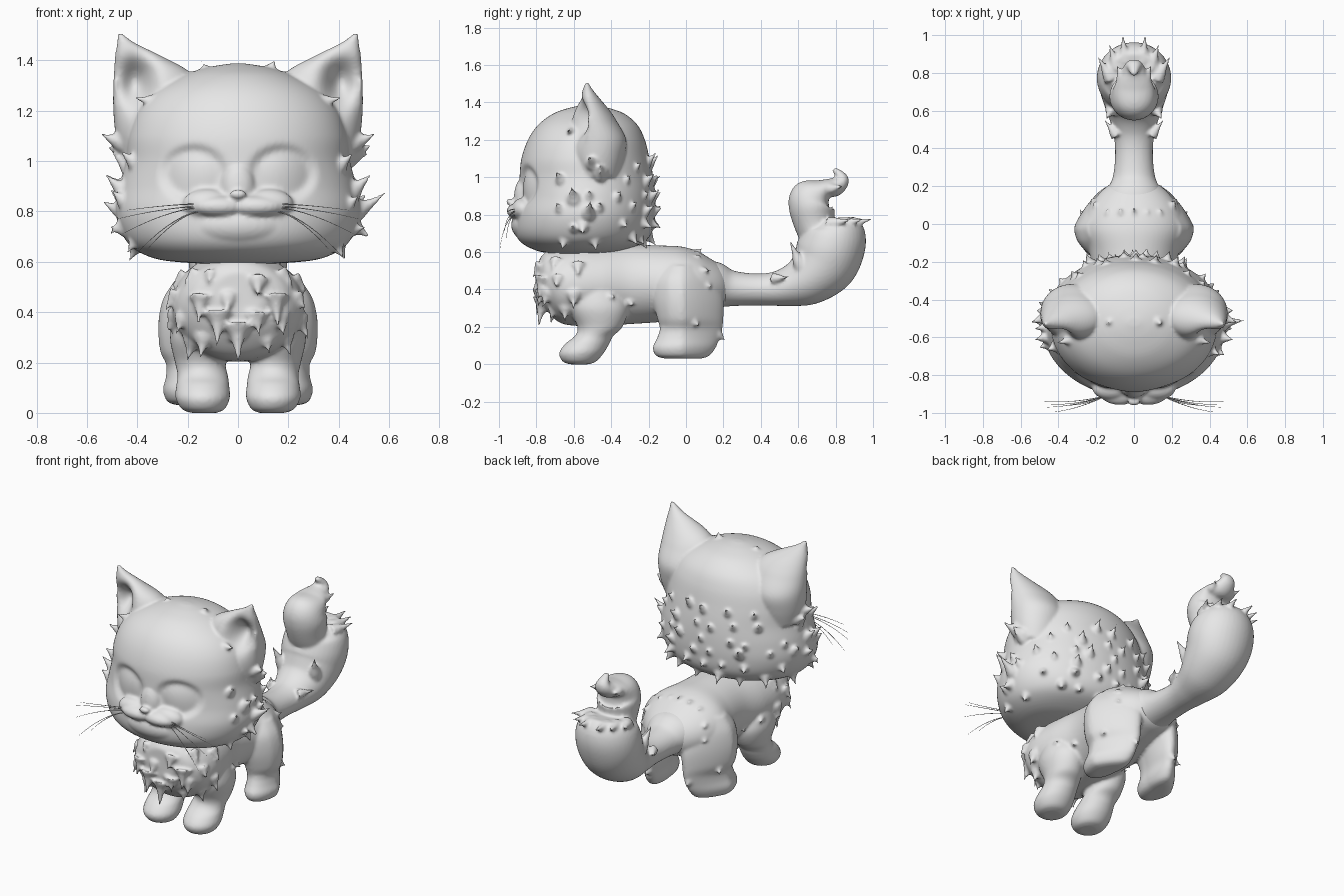
import bpy, bmesh, math, random
from mathutils import Vector, Matrix
from mathutils.bvhtree import BVHTree

if "Cube" in bpy.data.objects:
    bpy.data.objects.remove(bpy.data.objects["Cube"])

random.seed(4)
grey = bpy.data.materials.new("plain grey")
grey.diffuse_color = (0.8, 0.8, 0.8, 1)
grey.use_nodes = True
grey.node_tree.nodes["Principled BSDF"].inputs["Base Color"].default_value = grey.diffuse_color


def resample(rows, n):
    """Smooth curve through the rows of numbers."""
    m, out = len(rows) - 1, []
    for i in range(n + 1):
        t = i / n * m
        k = min(int(t), m - 1)
        f = t - k
        a, b, c, d = [rows[max(0, min(m, k + j))] for j in (-1, 0, 1, 2)]
        out.append([q + 0.5 * f * (r - p + f * (2 * p - 5 * q + 4 * r - s + f * (3 * (q - r) + s - p)))
                    for p, q, r, s in zip(a, b, c, d)])
    return out


def loft(bm, rings):
    loops = [[bm.verts.new(p) for p in ring] for ring in rings]
    n = len(loops[0])
    for a, b in zip(loops, loops[1:]):
        for i in range(n):
            bm.faces.new((a[i], a[(i + 1) % n], b[(i + 1) % n], b[i]))
    bm.faces.new(loops[0][::-1])
    bm.faces.new(loops[-1])


def stack(bm, rows, n=40, seg=48, shape=lambda p: p):
    """Rows: height, centre x, radius x, front y, back y."""
    rings = []
    for h, cx, rx, lo, hi in resample(rows, n):
        rings.append([shape(Vector((cx + rx * math.cos(a), (lo + hi) / 2 + (hi - lo) / 2 * math.sin(a), h)))
                      for a in (math.tau * i / seg for i in range(seg))])
    loft(bm, rings)


def tube(bm, rows, n=40, seg=40):
    """Rows: y, z, radius sideways, radius along the bend."""
    rows = resample(rows, n)
    rings = []
    for i, (y, z, rx, rn) in enumerate(rows):
        p, q = rows[max(0, i - 1)], rows[min(n, i + 1)]
        t = Vector((0, q[0] - p[0], q[1] - p[1])).normalized()
        nrm = Vector((0, -t.z, t.y))
        rings.append([Vector((rx * math.cos(a), y, z)) + nrm * rn * math.sin(a)
                      for a in (math.tau * j / seg for j in range(seg))])
    loft(bm, rings)


def ball(bm, loc, size):
    bmesh.ops.create_uvsphere(bm, u_segments=32, v_segments=20, radius=1,
                              matrix=Matrix.Translation(loc) @ Matrix.Diagonal((*size, 1)))


def finish(name, bm, voxel):
    """Fuse the shells of one part into a single soft skin."""
    bmesh.ops.recalc_face_normals(bm, faces=bm.faces)
    me = bpy.data.meshes.new(name)
    bm.to_mesh(me)
    bm.free()
    me.materials.append(grey)
    for f in me.polygons:
        f.use_smooth = True
    ob = bpy.data.objects.new(name, me)
    bpy.context.collection.objects.link(ob)
    r = ob.modifiers.new("blend", 'REMESH')
    r.mode, r.voxel_size, r.use_smooth_shade = 'VOXEL', voxel, True
    s = ob.modifiers.new("soften", 'SMOOTH')
    s.factor, s.iterations = 0.5, 5


def skin(bm):
    bmesh.ops.recalc_face_normals(bm, faces=bm.faces)
    return BVHTree.FromBMesh(bm)


def tuft(bm, base, direction, length, radius, bend):
    """Curved pointed lock of fur."""
    d = direction.normalized()
    u = d.orthogonal().normalized()
    v = d.cross(u)
    rings = []
    for t, r in ((-0.4, 1.5), (0, 1.15), (0.35, 0.65), (0.7, 0.36), (1.1, 0.12)):
        c = base + d * length * t + bend * length * t * t
        rings.append([c + (u * math.cos(k * math.tau / 10) + v * math.sin(k * math.tau / 10)) * radius * r
                      for k in range(10)])
    loft(bm, rings)


def place(bm, tree, origin, aim, length, radius, lean):
    """Grow a tuft where a ray meets the surface."""
    loc, nrm, _, _ = tree.ray_cast(Vector(origin), Vector(aim))
    if loc:
        k = random.uniform(0.75, 1.2)
        tuft(bm, loc, nrm + Vector(lean), length * k, radius * k, Vector(lean) * 0.5)


def fur_ring(bm, tree, centre, z, angles, length, radius, lean):
    for deg in angles:
        a = math.radians(deg + random.uniform(-6, 6))
        d = Vector((math.cos(a), math.sin(a), 0))
        place(bm, tree, Vector((*centre, z + random.uniform(-0.02, 0.02))) + d * 2, -d, length, radius, lean)


# head: skull with closed eyes, ears, muzzle
def eyes(p):
    if p.y < -0.6:
        d = math.hypot((abs(p.x) - 0.175) / 0.10, (p.z - 0.95) / 0.085)
        s = max(0, 1 - (d - 1) / 0.5)
        p.y += 0.02 * (0.2 + 0.8 * d * d if d < 1 else s * s * (3 - 2 * s))
    return p


def ear_hollow(p):
    if p.y < -0.53:
        p.y += 0.12 * math.exp(-((abs(p.x) - 0.405) / 0.06) ** 2 - ((p.z - 1.31) / 0.09) ** 2)
    return p


bm = bmesh.new()
skull = [(0.592, .14, -.72, -.44), (0.608, .31, -.80, -.34), (0.65, .41, -.88, -.23), (0.71, .46, -.915, -.18),
         (0.80, .485, -.915, -.165), (0.90, .47, -.895, -.165), (1.0, .445, -.89, -.175), (1.1, .435, -.88, -.195),
         (1.2, .40, -.845, -.22), (1.28, .33, -.79, -.26), (1.34, .22, -.71, -.33), (1.372, .12, -.62, -.42),
         (1.387, .03, -.54, -.50)]
stack(bm, [(z, 0, r, f, b) for z, r, f, b in skull], 110, 128, eyes)
ear = [(1.0, .22, .46, -.58, -.36), (1.1, .18, .485, -.61, -.33), (1.2, .16, .495, -.62, -.32),
       (1.3, .16, .495, -.615, -.37), (1.36, .20, .492, -.60, -.41), (1.42, .31, .488, -.58, -.46),
       (1.47, .41, .48, -.555, -.50), (1.51, .463, .477, -.537, -.523)]
for s in (1, -1):
    stack(bm, [(z, s * (a + b) / 2, (b - a) / 2, f, k) for z, a, b, f, k in ear], 50, 64, ear_hollow)
    ball(bm, (s * 0.075, -0.89, 0.82), (0.11, 0.068, 0.045))
    ball(bm, (s * 0.12, -0.87, 0.83), (0.10, 0.062, 0.06))
ball(bm, (0, -0.94, 0.868), (0.035, 0.022, 0.018))
ball(bm, (0, -0.865, 0.89), (0.07, 0.055, 0.11))
ball(bm, (0, -0.83, 0.745), (0.20, 0.105, 0.09))

# fur on cheeks, back of head, ears and crown
tree = skin(bm)
for i, z in enumerate((0.67, 0.75, 0.83, 0.91, 0.99)):
    off = 12 * (i % 2)
    fur_ring(bm, tree, (0, -0.5), z, range(-18 + off, 200, 24), 0.05, 0.026, (0, 0, 0.4 if i > 1 else -0.2))
fur_ring(bm, tree, (0, -0.5), 1.07, range(40, 150, 25), 0.05, 0.022, (0, 0, 0.5))
for s in (1, -1):
    side = Vector((s, 0, 0))
    for y, z, size in ((-.52, .81, .085), (-.6, .89, .06), (-.6, .73, .06), (-.5, 1.08, .055), (-.46, 1.04, .045)):
        place(bm, tree, side * 2 + Vector((0, y, z)), -side, size, 0.03, (0, 0, 0.4))
    place(bm, tree, (s * 0.13, -0.52, 3), (0, 0, -1), 0.035, 0.02, (s * 0.3, -0.3, 0.2))
    tuft(bm, Vector((s * 0.36, -0.62, 1.24)), Vector((s, -0.2, 0.1)), 0.06, 0.018, Vector((0, 0, 0.2)))
finish("head", bm, 0.009)


# body: torso and four legs
def taper_back(p):
    p.x *= 1 - 1.6 * max(0, p.y + 0.02) - 0.8 * max(0, -p.y - 0.09) * (p.z > 0.2)
    return p


bm = bmesh.new()
torso = [(-.785, .10, .38, .56), (-.75, .19, .30, .60), (-.68, .245, .225, .62), (-.58, .262, .205, .64),
         (-.45, .25, .205, .64), (-.30, .22, .215, .64), (-.15, .235, .225, .635), (-.03, .27, .24, .63),
         (.06, .25, .26, .605), (.13, .21, .28, .565), (.19, .155, .30, .525), (.24, .08, .34, .47)]
stack(bm, [(y, 0, r, a, b) for y, r, a, b in torso], 70, 64, lambda p: Vector((p.x, p.z, p.y)))
front_leg = [(0, .135, .05, -.62, -.52), (.015, .138, .085, -.66, -.48), (.06, .14, .108, -.678, -.44),
             (.11, .14, .105, -.645, -.41), (.15, .14, .10, -.595, -.39), (.2, .15, .10, -.58, -.34),
             (.3, .155, .115, -.62, -.31), (.4, .15, .10, -.60, -.35)]
hind_leg = [(.03, .2, .04, -.11, .08), (.045, .203, .078, -.16, .125), (.09, .203, .096, -.178, .16),
            (.14, .2, .09, -.155, .18), (.19, .195, .095, -.14, .195), (.25, .2, .115, -.155, .2),
            (.35, .19, .13, -.18, .2), (.45, .17, .13, -.18, .17), (.53, .15, .10, -.12, .10)]
for s in (1, -1):
    for leg, form in ((front_leg, lambda p: p), (hind_leg, taper_back)):
        stack(bm, [(z, s * x, r, f, b) for z, x, r, f, b in leg], shape=form)

# fur on chest, hips and rump
tree = skin(bm)
for i, z in enumerate((0.53, 0.44, 0.36, 0.29)):
    fur_ring(bm, tree, (0, -0.52), z, range(-168 + 15 * (i % 2), -10, 30), 0.04, 0.028, (0, 0, -0.9))
for x, z in ((0, 0.33), (-0.08, 0.38), (0.08, 0.38), (-0.15, 0.45), (0.15, 0.45)):
    place(bm, tree, (x, -2, z), (0, 1, 0), 0.05, 0.04, (0, 0, -2))
for x in (-.14, -.07, 0, .07, .14):
    place(bm, tree, (x, 0.06, 2), (0, 0, -1), 0.03, 0.014, (0, 0.8, 0))
for s in (1, -1):
    for y, z in ((.1, .5), (.12, .42), (.05, .22), (-.3, .33), (-.4, .36)):
        place(bm, tree, (s * 2, y, z), (-s, 0, 0), 0.03, 0.016, (0, 0.5, -0.3))
    place(bm, tree, (s * 0.14, 2, 0.15), (0, -1, 0), 0.03, 0.02, (0, 0, -0.3))
finish("body", bm, 0.0095)

# tail: bushy bend, upright end, curled tip and tufts
bm = bmesh.new()
tube(bm, [(.08, .43, .18, .13), (.16, .42, .155, .125), (.25, .405, .112, .095), (.4, .40, .10, .085),
          (.52, .41, .12, .10), (.64, .45, .16, .14), (.73, .53, .185, .175), (.775, .62, .197, .18),
          (.795, .71, .18, .165), (.79, .775, .13, .11)], 60)
tube(bm, [(.74, .65, .13, .11), (.69, .75, .12, .11), (.675, .84, .13, .125), (.685, .89, .12, .12),
          (.74, .935, .10, .055), (.80, .95, .07, .05), (.835, .99, .045, .035), (.79, 1.045, .015, .012)], 50)
for s in (1, -1):
    for x, y, dx in ((0.05, 0.90, 0.1), (0.10, 0.86, 0.35), (0.14, 0.80, 0.6)):
        tuft(bm, Vector((s * x, y, 0.755)), Vector((s * dx, 1, 0.2)), 0.10, 0.028, Vector((0, 0, 0.05)))
    tuft(bm, Vector((s * 0.12, 0.60, 0.56)), Vector((s * 0.3, -0.5, 1)), 0.10, 0.03, Vector((0, 0, 0.1)))
    tuft(bm, Vector((s * 0.11, 0.49, 0.46)), Vector((s * 0.6, 0.8, 0.1)), 0.075, 0.022, Vector((0, 0, 0)))
    tuft(bm, Vector((s * 0.07, 0.79, 0.94)), Vector((s * 0.4, 1, 0.1)), 0.055, 0.022, Vector((0, 0, 0.2)))
finish("tail", bm, 0.009)

# whiskers
cu = bpy.data.curves.new("whiskers", 'CURVE')
cu.dimensions, cu.bevel_depth, cu.bevel_resolution = '3D', 0.0025, 1
for s in (1, -1):
    for z0, x1, y1, z1 in ((.83, .44, -.955, .805), (.82, .48, -.94, .77), (.815, .46, -.97, .71),
                           (.80, .42, -.995, .615), (.80, .36, -.96, .65)):
        sp = cu.splines.new('POLY')
        sp.points.add(8)
        for i, pt in enumerate(sp.points):
            t = i / 8
            pt.co = (s * (0.15 + (x1 - 0.15) * t), -0.91 + (y1 + 0.91) * t - 0.05 * t * (1 - t),
                     z0 + (z1 - z0) * t ** 1.6, 1)
            pt.radius = 1 - 0.7 * t
cu.materials.append(grey)
bpy.context.collection.objects.link(bpy.data.objects.new("whiskers", cu))
